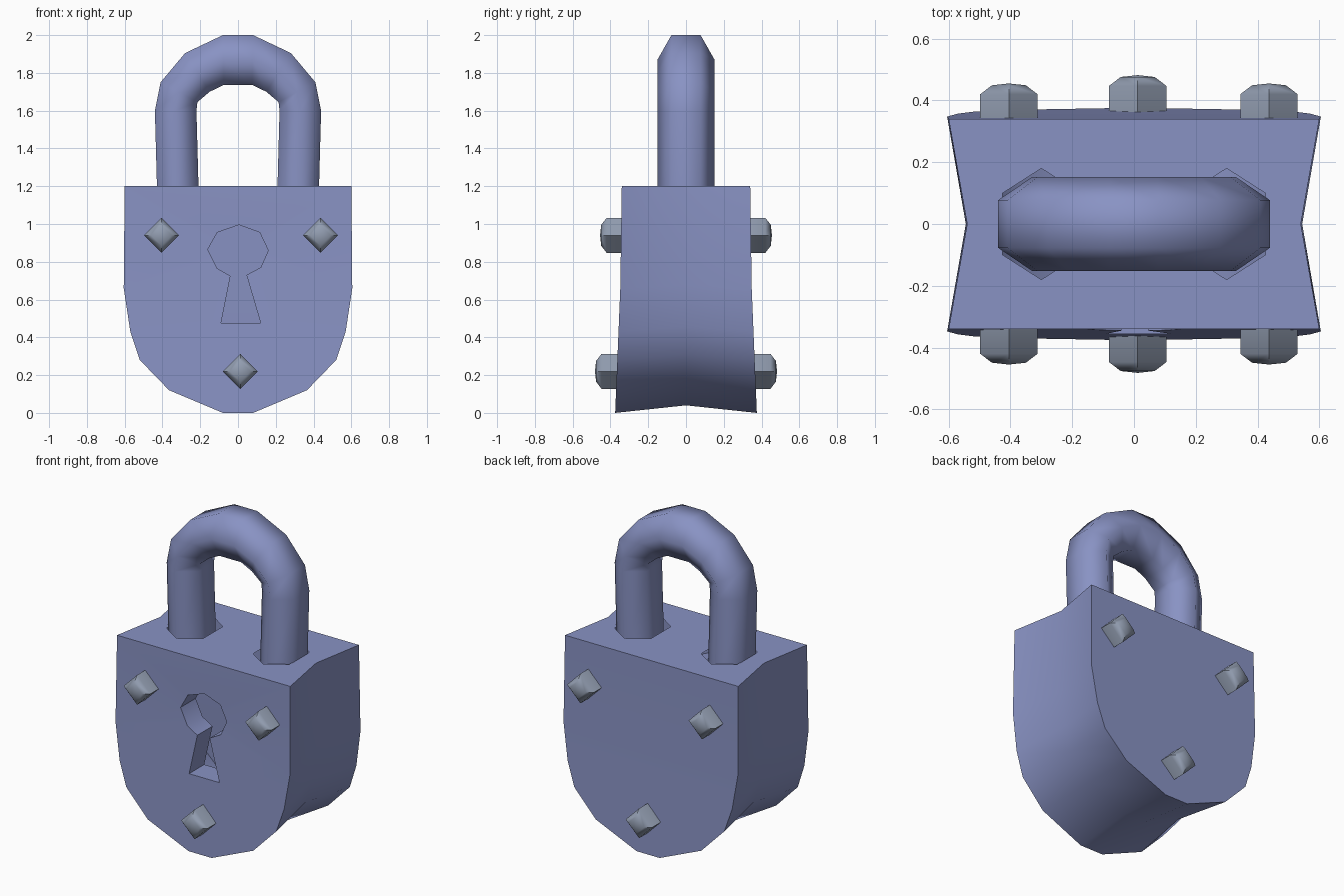
import bpy, bmesh, math
from mathutils import Vector

if "Cube" in bpy.data.objects:
    bpy.data.objects.remove(bpy.data.objects["Cube"])


def material(name, rgb):
    m = bpy.data.materials.new(name)
    m.diffuse_color = (*rgb, 1)
    m.use_nodes = True
    m.node_tree.nodes["Principled BSDF"].inputs["Base Color"].default_value = m.diffuse_color
    return m


BLUE = material("blue_metal", (0.25, 0.29, 0.55))
STEEL = material("grey_steel", (0.29, 0.34, 0.44))


def finish(bm, name, mat, angle):
    me = bpy.data.meshes.new(name)
    bm.to_mesh(me)
    bm.free()
    me.materials.append(mat)
    me.polygons.foreach_set("use_smooth", [True] * len(me.polygons))
    me.set_sharp_from_angle(angle=math.radians(angle))
    ob = bpy.data.objects.new(name, me)
    bpy.context.collection.objects.link(ob)
    return ob


def fill(bm, loops, normal):
    """Fill an outer loop, leaving the inner loops open as holes."""
    edges = []
    for loop in loops:
        for a, b in zip(loop, loop[1:] + loop[:1]):
            edges.append(bm.edges.get((a, b)) or bm.edges.new((a, b)))
    n = Vector(normal)
    geom = bmesh.ops.triangle_fill(bm, use_beauty=True, edges=edges, normal=n)["geom"]
    for f in geom:
        if isinstance(f, bmesh.types.BMFace):
            f.normal_update()
            if f.normal.dot(n) < 0:
                f.normal_flip()


def half_depth(z):
    return 0.34 + 0.035 * max(0, 1 - z / 0.85)


# Body: shield-shaped hollow shell with a pinched waist between front and back
right = [(0.6, 1.2), (0.605, 0.66), (0.57, 0.43), (0.52, 0.28), (0.365, 0.12), (0.08, 0)]
outline = right + [(-x, z) for x, z in reversed(right)]
bm = bmesh.new()
front = [bm.verts.new((x, -half_depth(z), z)) for x, z in outline]
waist = [bm.verts.new((x * 0.9, 0, z + 0.04 * (1 - z / 1.2))) for x, z in outline]
back = [bm.verts.new((x, half_depth(z), z)) for x, z in outline]
for a, b in ((front, waist), (waist, back)):
    for i in range(len(outline) - 1):
        bm.faces.new((a[i], a[i + 1], b[i + 1], b[i]))

# Keyhole opening with short inner walls
key = [(-0.16, 0.865), (-0.11, 0.955), (0.005, 0.995), (0.115, 0.955), (0.16, 0.86),
       (0.12, 0.77), (0.045, 0.73), (0.12, 0.475), (-0.09, 0.475), (-0.04, 0.725),
       (-0.11, 0.765)]
rim = [bm.verts.new((x, -half_depth(z), z)) for x, z in key]
deep = [bm.verts.new((x, -half_depth(z) + 0.15, z)) for x, z in key]
for i in range(len(key)):
    j = (i + 1) % len(key)
    bm.faces.new((rim[i], deep[i], deep[j], rim[j]))

# Hexagonal shackle holes in the top
hexagon = [(0, 0.18), (0.125, 0.1), (0.125, -0.1), (0, -0.18), (-0.125, -0.1), (-0.125, 0.1)]
holes = [[bm.verts.new((cx + x, y, 1.2)) for x, y in hexagon] for cx in (-0.3, 0.3)]
top = [front[0], waist[0], back[0], back[-1], waist[-1], front[-1]]
fill(bm, [front, rim], (0, -1, 0))
fill(bm, [back], (0, 1, 0))
fill(bm, [top] + holes, (0, 0, 1))
finish(bm, "lock_body", BLUE, 35)

# Shackle: six-sided tube given by outer and inner points, mirrored over x
half = [((0.425, 1.05), (0.205, 1.05)), ((0.44, 1.6), (0.22, 1.6)),
        ((0.41, 1.75), (0.215, 1.645)), ((0.28, 1.905), (0.15, 1.70)),
        ((0.08, 2.0), (0.075, 1.737))]
stations = half + [((-o[0], o[1]), (-i[0], i[1])) for o, i in reversed(half)]
bm = bmesh.new()
rings = []
for (ox, oz), (ix, iz) in stations:
    mx, mz = (ox + ix) / 2, (oz + iz) / 2
    section = [(ox, -0.077, oz), (ox, 0.077, oz), (mx, 0.152, mz),
               (ix, 0.077, iz), (ix, -0.077, iz), (mx, -0.152, mz)]
    rings.append([bm.verts.new(p) for p in section])
for a, b in zip(rings, rings[1:]):
    for i in range(6):
        j = (i + 1) % 6
        bm.faces.new((a[i], a[j], b[j], b[i]))
finish(bm, "shackle", BLUE, 180)


# Studs: diamond pegs with a domed tip, on both faces
def stud(name, cx, cz, side, tip):
    bm = bmesh.new()
    rows = []
    for r, y in ((0.093, 0.31), (0.093, tip - 0.035), (0.055, tip - 0.006)):
        rows.append([bm.verts.new((cx + r * math.cos(k * math.pi / 2), side * y,
                                   cz + r * math.sin(k * math.pi / 2))) for k in range(4)])
    apex = bm.verts.new((cx, side * tip, cz))
    for k in range(4):
        j = (k + 1) % 4
        for a, b in zip(rows, rows[1:]):
            bm.faces.new((a[k], a[j], b[j], b[k]))
        bm.faces.new((rows[-1][k], rows[-1][j], apex))
    bm.faces.new(rows[0])
    bmesh.ops.recalc_face_normals(bm, faces=bm.faces[:])
    finish(bm, name, STEEL, 60)


for side, label in ((-1, "front"), (1, "back")):
    stud(label + "_stud_left", -0.405, 0.94, side, 0.455)
    stud(label + "_stud_right", 0.437, 0.94, side, 0.455)
    stud(label + "_stud_bottom", 0.012, 0.22, side, 0.482)
